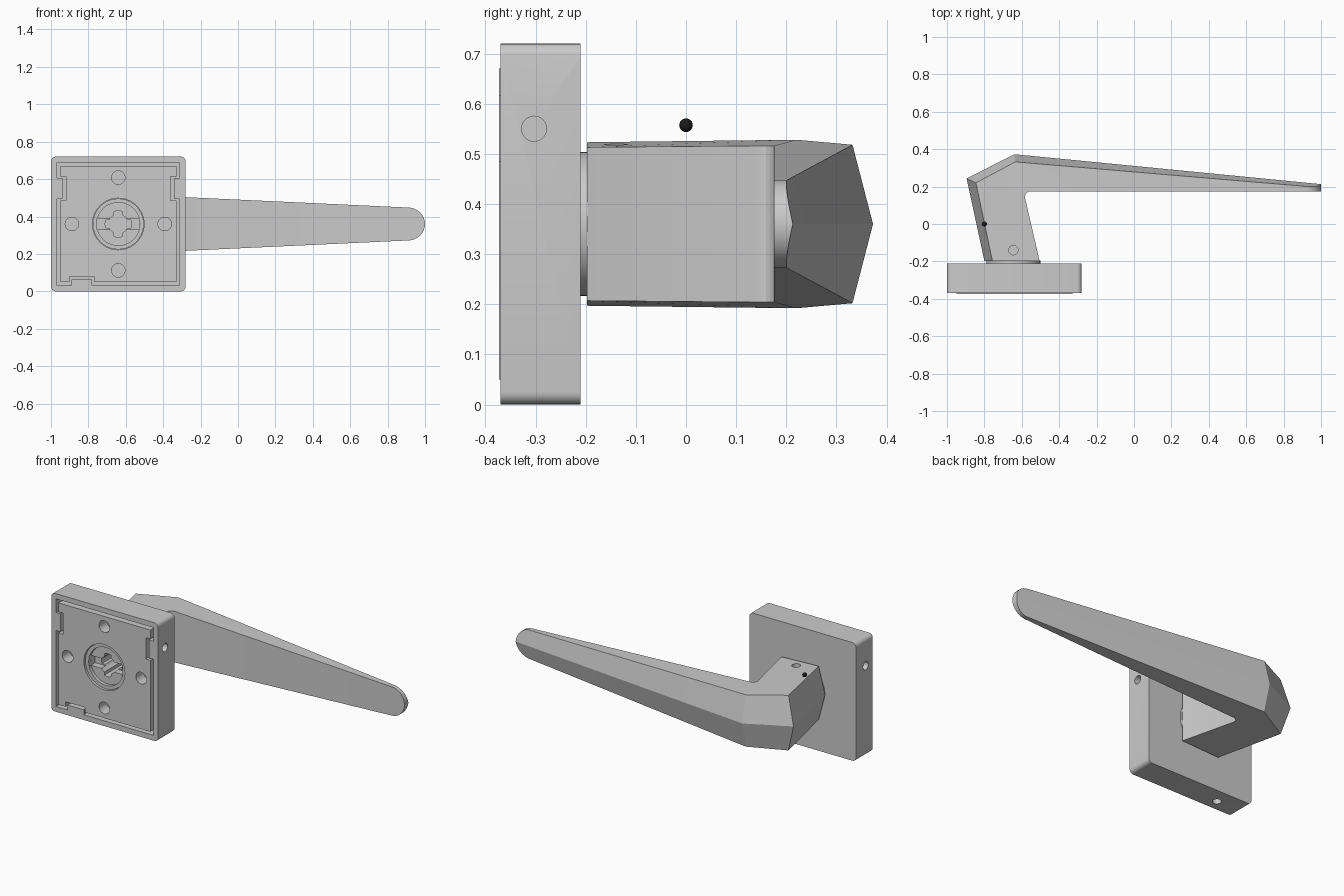
import bpy, bmesh
from math import sin, cos, pi, radians
from mathutils import Vector, Matrix

if "Cube" in bpy.data.objects:
    bpy.data.objects.remove(bpy.data.objects["Cube"])

CX, CZ = -0.64, 0.36


def finish(name, bm, angle=25):
    bmesh.ops.remove_doubles(bm, verts=bm.verts, dist=1e-5)
    bmesh.ops.recalc_face_normals(bm, faces=bm.faces)
    me = bpy.data.meshes.new(name)
    bm.to_mesh(me)
    bm.free()
    ob = bpy.data.objects.new(name, me)
    bpy.context.collection.objects.link(ob)
    smooth(ob, angle)
    return ob


def smooth(ob, angle=25):
    bpy.ops.object.select_all(action='DESELECT')
    bpy.context.view_layer.objects.active = ob
    ob.select_set(True)
    bpy.ops.object.shade_smooth_by_angle(angle=radians(angle))


def prism(name, pts, y0, y1):
    """Extrude an (x, z) outline along y."""
    bm = bmesh.new()
    face = bm.faces.new([bm.verts.new((x, y0, z)) for x, z in pts])
    ext = bmesh.ops.extrude_face_region(bm, geom=[face])['geom']
    bmesh.ops.translate(bm, vec=(0, y1 - y0, 0),
                        verts=[v for v in ext if isinstance(v, bmesh.types.BMVert)])
    return finish(name, bm)


def circle(x, z, r, n=40):
    return [(x + r * cos(2 * pi * i / n), z + r * sin(2 * pi * i / n)) for i in range(n)]


def rod(center, axis, r, length):
    bm = bmesh.new()
    rot = Vector((0, 0, 1)).rotation_difference(Vector(axis)).to_matrix().to_4x4()
    bmesh.ops.create_cone(bm, cap_ends=True, segments=24, radius1=r, radius2=r,
                          depth=length, matrix=Matrix.Translation(center) @ rot)
    return finish("hole_cutter", bm)


def cut(ob, cutters, angle=25):
    for c in cutters:
        m = ob.modifiers.new("cut", 'BOOLEAN')
        m.operation, m.solver, m.object = 'DIFFERENCE', 'EXACT', c
        bpy.context.view_layer.objects.active = ob
        bpy.ops.object.modifier_apply(modifier=m.name)
        bpy.data.objects.remove(c)
    smooth(ob, angle)


def notched(i, half, d):
    """Square outline inset by i, with notches on the left, right and bottom."""
    l, r, b, t = -1 + i, -0.28 - i, i, 0.72 - i
    z0, z1, x0, x1 = 0.55 - half, 0.55 + half, -0.836 - half, -0.836 + half
    return [(l, b), (x0, b), (x0, b + d), (x1, b + d), (x1, b), (r, b),
            (r, z0), (r - d, z0), (r - d, z1), (r, z1), (r, t),
            (l, t), (l, z1), (l + d, z1), (l + d, z0), (l, z0)]


# square cover with rounded corners, open cavity at the front
R = 0.025
outline = []
for k, (sx, sz) in enumerate([(1, 1), (-1, 1), (-1, -1), (1, -1)]):
    for j in range(6):
        a = k * pi / 2 + j * pi / 10
        outline.append((CX + sx * (0.36 - R) + R * cos(a), CZ + sz * (0.36 - R) + R * sin(a)))
cover = prism("cover_plate", outline, -0.37, -0.21)
cut(cover, [prism("cavity_cutter", notched(0.032, 0.055, 0.03), -0.4, -0.29),
            prism("bore_cutter", circle(CX, CZ, 0.138), -0.4, 0.0),
            rod((-1, -0.303, 0.55), (1, 0, 0), 0.025, 0.09),
            rod((-0.28, -0.303, 0.55), (1, 0, 0), 0.025, 0.09),
            rod((-0.836, -0.303, 0), (0, 0, 1), 0.025, 0.09)])

# mounting plate inside the cover, with four screw holes
panel = prism("mounting_plate", notched(0.05, 0.065, 0.03), -0.373, -0.289)
cut(panel, [prism("bore_cutter", circle(CX, CZ, 0.138), -0.4, -0.2)] +
    [prism("screw_cutter", circle(CX + dx, CZ + dz, 0.036, 24), -0.4, -0.3)
     for dx, dz in [(0.248, 0), (-0.248, 0), (0, 0.248), (0, -0.248)]])

# spindle sleeve and collar between the plate and the handle
keyed = []
for i in range(48):
    r = 0.07 if (i // 6) % 2 == 0 else 0.052
    keyed.append((CX + r * cos(2 * pi * (i - 2.5) / 48), CZ + r * sin(2 * pi * (i - 2.5) / 48)))
sleeve = prism("spindle_sleeve", circle(CX, CZ, 0.136), -0.36, -0.205)
key_slot = [(CX - 0.113, CZ - 0.03), (CX + 0.113, CZ - 0.03),
            (CX + 0.113, CZ + 0.03), (CX - 0.113, CZ + 0.03)]
cut(sleeve, [prism("recess_cutter", circle(CX, CZ, 0.115), -0.4, -0.34),
             prism("slot_cutter", key_slot, -0.4, -0.30),
             prism("bore_cutter", keyed, -0.4, 0.0)])
collar = prism("neck_collar", circle(CX - 0.005, CZ, 0.144), -0.212, -0.196)
cut(collar, [prism("bore_cutter", keyed, -0.4, 0.0)])

# lever handle: five-sided section with flat inside and a ridge outside
bm = bmesh.new()


def pair(x, y, h):
    return [bm.verts.new((x, y, CZ + s * h)) for s in (1, -1)]


def ridge(x, y):
    return bm.verts.new((x, y, CZ))


inner = [pair(-0.505, -0.197, 0.153)]
fil = 0.03
for j in range(6):
    a = radians(192 - j * 20.4)
    inner.append(pair(-0.553 + fil * cos(a), 0.145 + fil * sin(a), 0.156))
crease = [pair(-0.757, -0.197, 0.163), pair(-0.845, 0.22, 0.168), pair(-0.635, 0.332, 0.158)]
ridges = [ridge(-0.80, -0.197), ridge(-0.895, 0.243), ridge(-0.64, 0.373)]
for j in range(9):
    t = pi / 2 * j / 8
    x, h = 0.91 + 0.09 * sin(t), 0.088 * cos(t)
    ry = 0.373 - (x + 0.64) / 1.64 * 0.16
    inner.append(pair(x, 0.175, h))
    crease.append(pair(x, ry - 0.02 * cos(t), h))
    ridges.append(ridge(x, ry))
for s in (0, 1):
    I, C = [p[s] for p in inner], [p[s] for p in crease]
    bm.faces.new([I[0], I[1], C[1], C[0]])
    bm.faces.new(I[1:7] + [C[2], C[1]])
    for k in range(2, 11):
        bm.faces.new([I[k + 4], I[k + 5], C[k + 1], C[k]])
    for k in range(11):
        bm.faces.new([C[k], C[k + 1], ridges[k + 1], ridges[k]])
for p, q in zip(inner, inner[1:]):
    bm.faces.new([p[0], p[1], q[1], q[0]])
bm.faces.new([inner[0][0], inner[0][1], crease[0][1], ridges[0], crease[0][0]])
bm.faces.new([inner[-1][0], inner[-1][1], crease[-1][1], ridges[-1], crease[-1][0]])
bmesh.ops.dissolve_degenerate(bm, dist=1e-5, edges=bm.edges)
handle = finish("lever_handle", bm, 20)
cut(handle, [prism("bore_cutter", keyed, -0.4, -0.06),
             rod((-0.645, -0.14, 0.52), (0, 0, 1), 0.025, 0.16)], 20)

# small black marker ball above the neck
bm = bmesh.new()
bmesh.ops.create_uvsphere(bm, u_segments=20, v_segments=12, radius=0.0135,
                          matrix=Matrix.Translation((-0.8, 0, 0.557)))
ball = finish("marker_ball", bm, 40)
mat = bpy.data.materials.new("black")
mat.diffuse_color = (0.01, 0.01, 0.01, 1)
mat.use_nodes = True
mat.node_tree.nodes["Principled BSDF"].inputs["Base Color"].default_value = mat.diffuse_color
ball.data.materials.append(mat)
